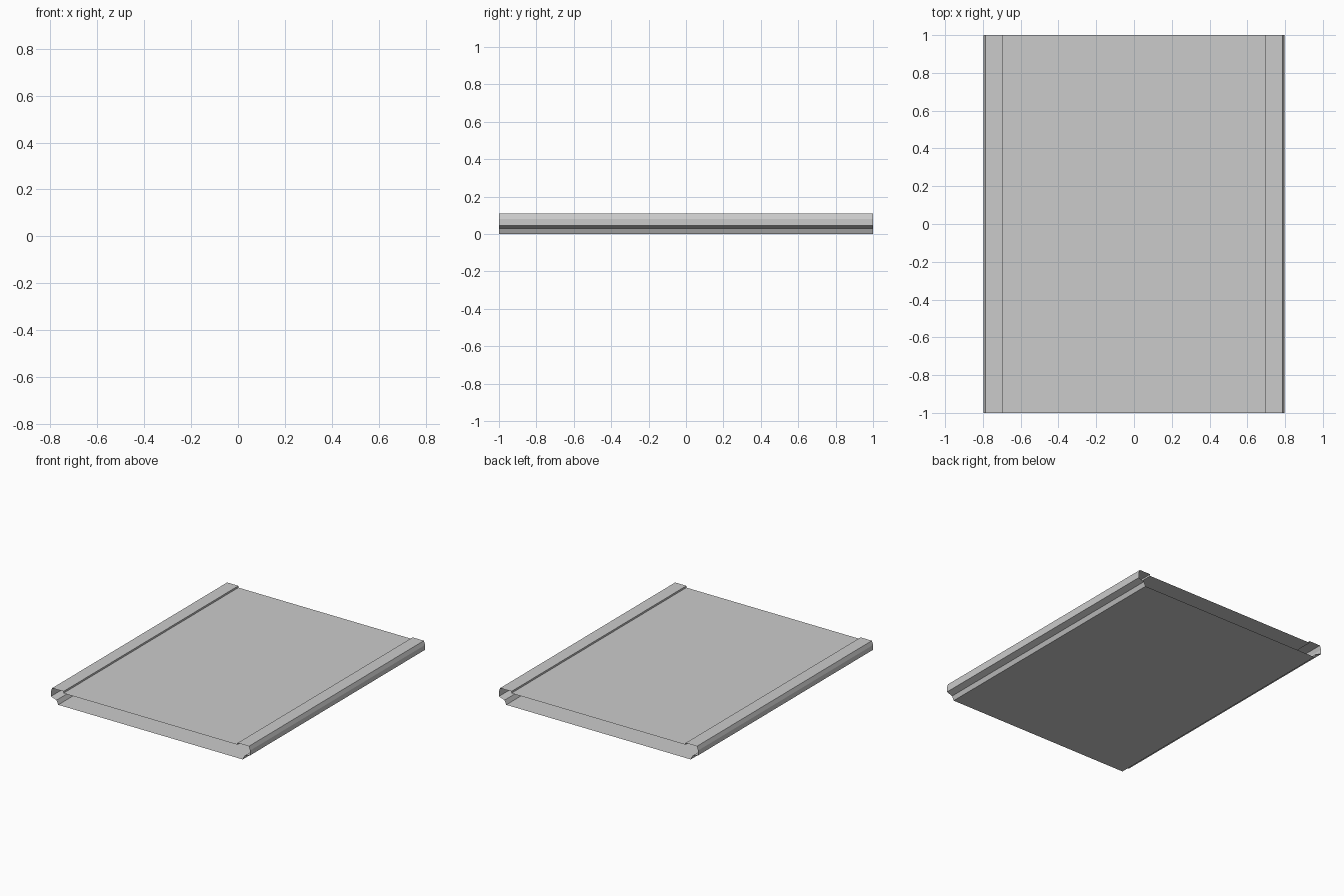
import bpy, bmesh

if "Cube" in bpy.data.objects:
    bpy.data.objects.remove(bpy.data.objects["Cube"])

# Right half of the folded sheet cross-section (x, z), from recessed top round to floor
half = [(0.697, 0.095), (0.697, 0.108), (0.787, 0.108), (0.797, 0.08),
        (0.797, 0.045), (0.752, 0.03), (0.738, 0.0)]
profile = half + [(-x, z) for x, z in reversed(half)]

# Open-ended hollow panel: the profile swept along y
bm = bmesh.new()
front = [bm.verts.new((x, -1, z)) for x, z in profile]
back = [bm.verts.new((x, 1, z)) for x, z in profile]
n = len(profile)
for i in range(n):
    j = (i + 1) % n
    bm.faces.new((front[i], back[i], back[j], front[j]))
bm.normal_update()

# Make the floor face down, so the whole shell faces outward
floor = min(bm.faces, key=lambda f: f.calc_center_median().z)
if floor.normal.z > 0:
    bmesh.ops.reverse_faces(bm, faces=bm.faces[:])

mesh = bpy.data.meshes.new("folded_panel")
bm.to_mesh(mesh)
bm.free()
panel = bpy.data.objects.new("folded_panel", mesh)
bpy.context.collection.objects.link(panel)
